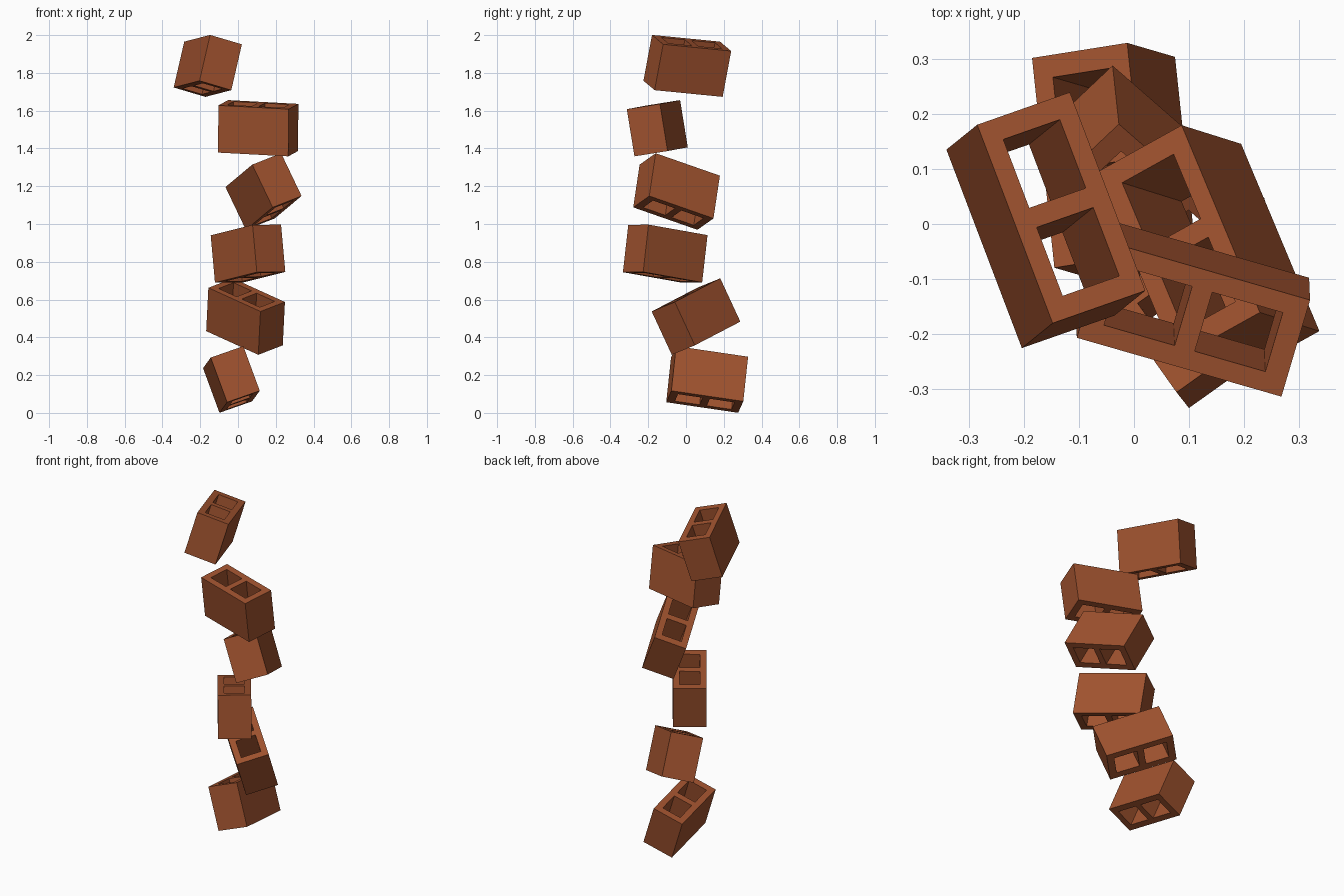
import bpy
import bmesh
from mathutils import Matrix, Vector

cube = bpy.data.objects.get("Cube")
if cube:
    bpy.data.objects.remove(cube, do_unlink=True)

# Block proportions
LENGTH, WIDTH, HEIGHT = 0.387, 0.185, 0.253
SIDE_WALL, END_WALL, WEB = 0.036, 0.041, 0.038

# Fired clay colour
clay = bpy.data.materials.new("fired_clay")
clay.use_nodes = True
colour = (0.35, 0.085, 0.028, 1)
clay.diffuse_color = colour
shader = clay.node_tree.nodes["Principled BSDF"]
shader.inputs["Base Color"].default_value = colour
shader.inputs["Roughness"].default_value = 0.9


def hollow_block_mesh():
    """Plan grid with two open cells, extruded to the block height."""
    xs = [-LENGTH / 2, END_WALL - LENGTH / 2, -WEB / 2,
          WEB / 2, LENGTH / 2 - END_WALL, LENGTH / 2]
    ys = [-WIDTH / 2, SIDE_WALL - WIDTH / 2, WIDTH / 2 - SIDE_WALL, WIDTH / 2]
    bm = bmesh.new()
    grid = [[bm.verts.new((x, y, -HEIGHT / 2)) for y in ys] for x in xs]
    for i in range(len(xs) - 1):
        for j in range(len(ys) - 1):
            if j == 1 and i in (1, 3):
                continue  # open core
            bm.faces.new((grid[i][j], grid[i + 1][j],
                          grid[i + 1][j + 1], grid[i][j + 1]))
    result = bmesh.ops.extrude_face_region(bm, geom=bm.faces[:])
    top = [v for v in result["geom"] if isinstance(v, bmesh.types.BMVert)]
    bmesh.ops.translate(bm, verts=top, vec=(0, 0, HEIGHT))
    bmesh.ops.recalc_face_normals(bm, faces=bm.faces[:])
    mesh = bpy.data.meshes.new("hollow_block")
    bm.to_mesh(mesh)
    bm.free()
    mesh.materials.append(clay)
    return mesh


def place_block(name, mesh, centre, along, up):
    """Orient a block by its long direction and its core direction."""
    x = Vector(along).normalized()
    up = Vector(up)
    z = (up - x * up.dot(x)).normalized()
    y = z.cross(x)
    block = bpy.data.objects.new(name, mesh)
    turn = Matrix((x, y, z)).transposed().to_4x4()
    block.matrix_world = Matrix.Translation(centre) @ turn
    bpy.context.collection.objects.link(block)


# Tumbling stack, bottom to top: centre, long direction, core direction
stack = [
    ((-0.035, 0.112, 0.177), (-0.04, 0.375, -0.055), (-0.085, 0.027, 0.23)),
    ((0.04, 0.053, 0.51), (-0.275, 0.24, 0.125), (0.01, -0.105, 0.23)),
    ((0.053, -0.11, 0.843), (-0.22, 0.31, -0.055), (-0.02, 0.025, 0.245)),
    ((0.135, -0.05, 1.172), (-0.14, 0.335, -0.117), (-0.107, 0.035, 0.222)),
    ((0.107, -0.152, 1.507), (0.372, -0.107, -0.02), (0, -0.04, 0.25)),
    ((-0.16, 0.007, 1.837), (-0.135, 0.355, -0.035), (0.055, 0.05, 0.245)),
]
block_mesh = hollow_block_mesh()
for number, placement in enumerate(stack, 1):
    place_block(f"hollow_block_{number}", block_mesh, *placement)
